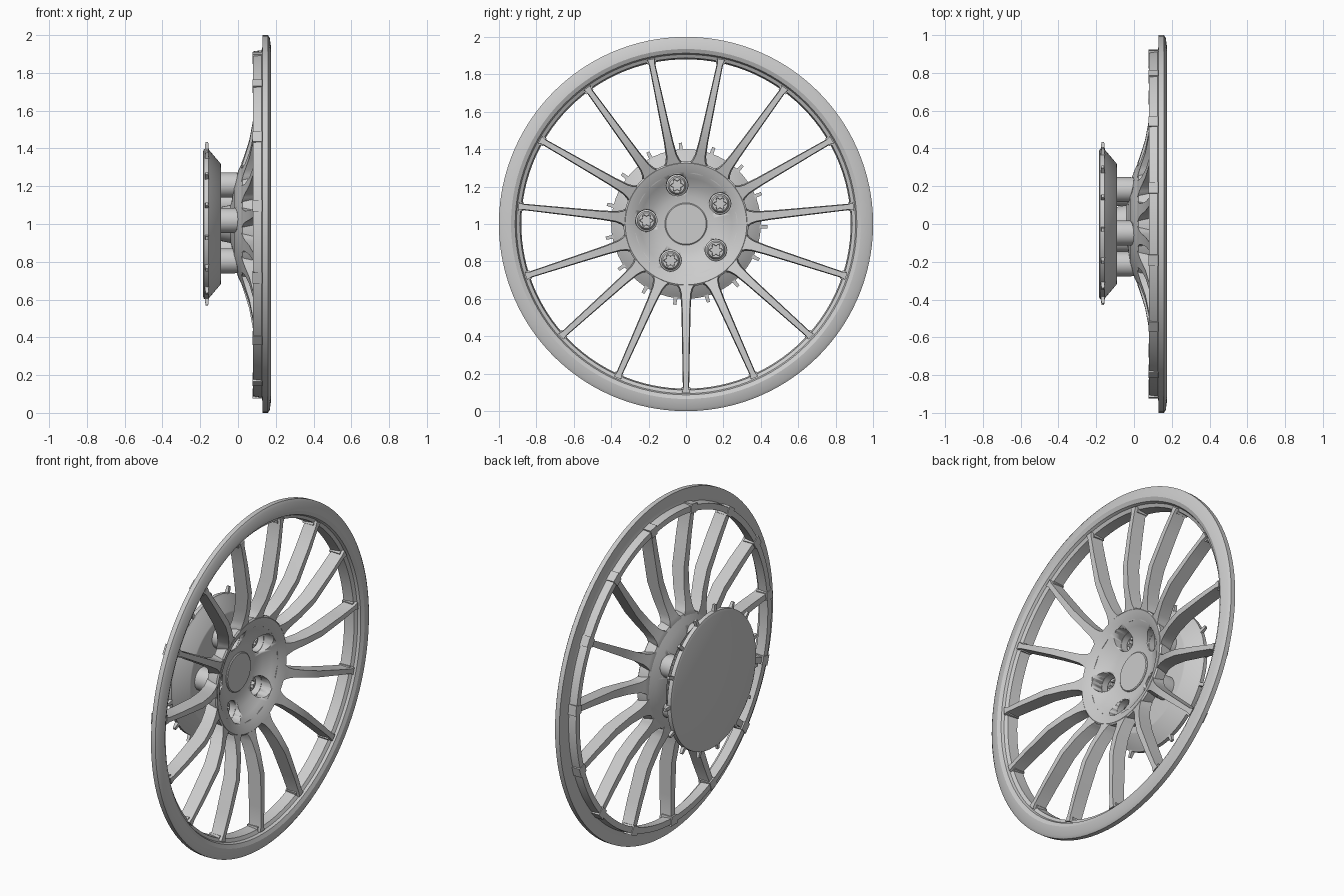
import bpy, bmesh
from math import cos, sin, pi, radians

cube = bpy.data.objects.get("Cube")
if cube:
    bpy.data.objects.remove(cube, do_unlink=True)

metal = bpy.data.materials.new("light_grey_metal")
metal.use_nodes = True
GREY = (0.6, 0.6, 0.6, 1)
metal.diffuse_color = GREY
metal.node_tree.nodes["Principled BSDF"].inputs["Base Color"].default_value = GREY

SPOKES, BOLTS = 15, 5
BOLT_RADIUS = 0.212


def finish(name, bm, angle=32):
    bmesh.ops.recalc_face_normals(bm, faces=bm.faces)
    mesh = bpy.data.meshes.new(name)
    bm.to_mesh(mesh)
    bm.free()
    mesh.materials.append(metal)
    obj = bpy.data.objects.new(name, mesh)
    bpy.context.collection.objects.link(obj)
    bpy.ops.object.select_all(action="DESELECT")
    obj.select_set(True)
    bpy.context.view_layer.objects.active = obj
    bpy.ops.object.shade_smooth_by_angle(angle=radians(angle))
    return obj


def bridge(bm, rings, closed):
    """Skin consecutive vertex rings; cap the ends unless the profile closes."""
    n = len(rings[0])
    pairs = list(zip(rings, rings[1:])) + ([(rings[-1], rings[0])] if closed else [])
    for a, b in pairs:
        for i in range(n):
            j = (i + 1) % n
            bm.faces.new((a[i], a[j], b[j], b[i]))
    if not closed:
        bm.faces.new(rings[0])
        bm.faces.new(rings[-1])


def turn(bm, profile, segs, closed=False, centre=(0, 0), star=()):
    """Turn (x, radius) points about the x axis; rings listed in star get six lobes."""
    rings = []
    for k, (x, r) in enumerate(profile):
        ring = []
        for i in range(segs):
            a = 2 * pi * i / segs
            rr = r * (1 + 0.22 * cos(6 * a)) if k in star else r
            ring.append(bm.verts.new((x, centre[0] + rr * cos(a), 1 + centre[1] + rr * sin(a))))
        rings.append(ring)
    bridge(bm, rings, closed)


def turned(name, profile, segs, closed=False):
    bm = bmesh.new()
    turn(bm, profile, segs, closed)
    return finish(name, bm)


def radial_bar(bm, angle, sections, front=1.0):
    """Bar along a radius; sections are (radius, front x, back x, width)."""
    c, s = cos(angle), sin(angle)
    rings = []
    for r, xf, xb, w in sections:
        corners = ((xf, w * front / 2), (xf, -w * front / 2), (xb, -w / 2), (xb, w / 2))
        rings.append([bm.verts.new((x, r * c - t * s, 1 + r * s + t * c)) for x, t in corners])
    bridge(bm, rings, False)


# Rim: front flange with a short barrel behind it
turned("rim", [(.13, 1), (.158, 1), (.168, .985), (.175, .935), (.165, .913), (.15, .906),
               (.14, .887), (.08, .88), (.08, .914), (.125, .92), (.132, .95)], 120, True)

# Spokes: deep blades that bend back into the hub
bm = bmesh.new()
for i in range(SPOKES):
    radial_bar(bm, -pi / 2 + i * 2 * pi / SPOKES,
               [(.27, .07, .015, .112), (.325, .09, .02, .105), (.345, .097, .027, .078),
                (.375, .108, .037, .06), (.45, .135, .06, .05), (.56, .16, .08, .045),
                (.75, .163, .085, .038), (.87, .16, .085, .034), (.9, .16, .085, .05)], 0.8)
finish("spokes", bm)

# Spoke feet wrapping the barrel
bm = bmesh.new()
for i in range(SPOKES):
    radial_bar(bm, -pi / 2 + i * 2 * pi / SPOKES,
               [(.872, .145, .076, .045), (.925, .14, .076, .06)])
finish("spoke_feet", bm)

# Hub: concave dish
hub = turned("hub_dish", [(.0, .11), (.004, .15), (.02, .2), (.05, .245), (.075, .28), (.092, .325),
                          (.085, .334), (.025, .33), (.0, .28), (-.02, .22), (-.035, .11)], 90, True)

# Bolt positions in the wheel plane
spots = [(BOLT_RADIUS * cos(a), BOLT_RADIUS * sin(a))
         for a in (radians(103) + i * 2 * pi / BOLTS for i in range(BOLTS))]

# Bore the bolt pockets through the dish
bm = bmesh.new()
for spot in spots:
    turn(bm, [(-.15, .058), (.2, .058)], 32, centre=spot)
cutter = finish("pocket_cutter", bm)
cutter.hide_render = True
bore = hub.modifiers.new("bore", "BOOLEAN")
bore.operation, bore.solver, bore.object = "DIFFERENCE", "EXACT", cutter
bpy.context.view_layer.objects.active = hub
bpy.ops.object.modifier_apply(modifier=bore.name)
bpy.data.objects.remove(cutter, do_unlink=True)

# Bolt sleeves between dish and brake disc
bm = bmesh.new()
for spot in spots:
    turn(bm, [(-.1, .056), (-.1, .066), (-.02, .066), (.002, .064), (.002, .056)], 32, True, spot)
finish("bolt_sleeves", bm)

# Bolts: flanged heads with a six-lobed socket
bm = bmesh.new()
for spot in spots:
    turn(bm, [(-.1, .057), (-.05, .057), (-.045, .049), (-.03, .045), (-.025, .041),
              (-.025, .029), (-.045, .027)], 36, centre=spot, star=(5, 6))
finish("bolts", bm)

# Centre cap on its tube, slightly proud of the dish
turned("centre_cap", [(-.09, .09), (-.04, .1), (-.035, .113), (.004, .113), (.008, .108)], 48)

# Brake disc: flat back, bevelled front
turned("brake_disc", [(-.185, .385), (-.18, .398), (-.157, .4), (-.15, .388), (-.092, .32),
                      (-.09, .31)], 72)

# Small pins round the disc edge
bm = bmesh.new()
for i in range(SPOKES):
    radial_bar(bm, radians(94) + i * 2 * pi / SPOKES,
               [(.385, -.153, -.177, .026), (.405, -.155, -.175, .02), (.435, -.158, -.172, .017)])
finish("disc_pins", bm)
